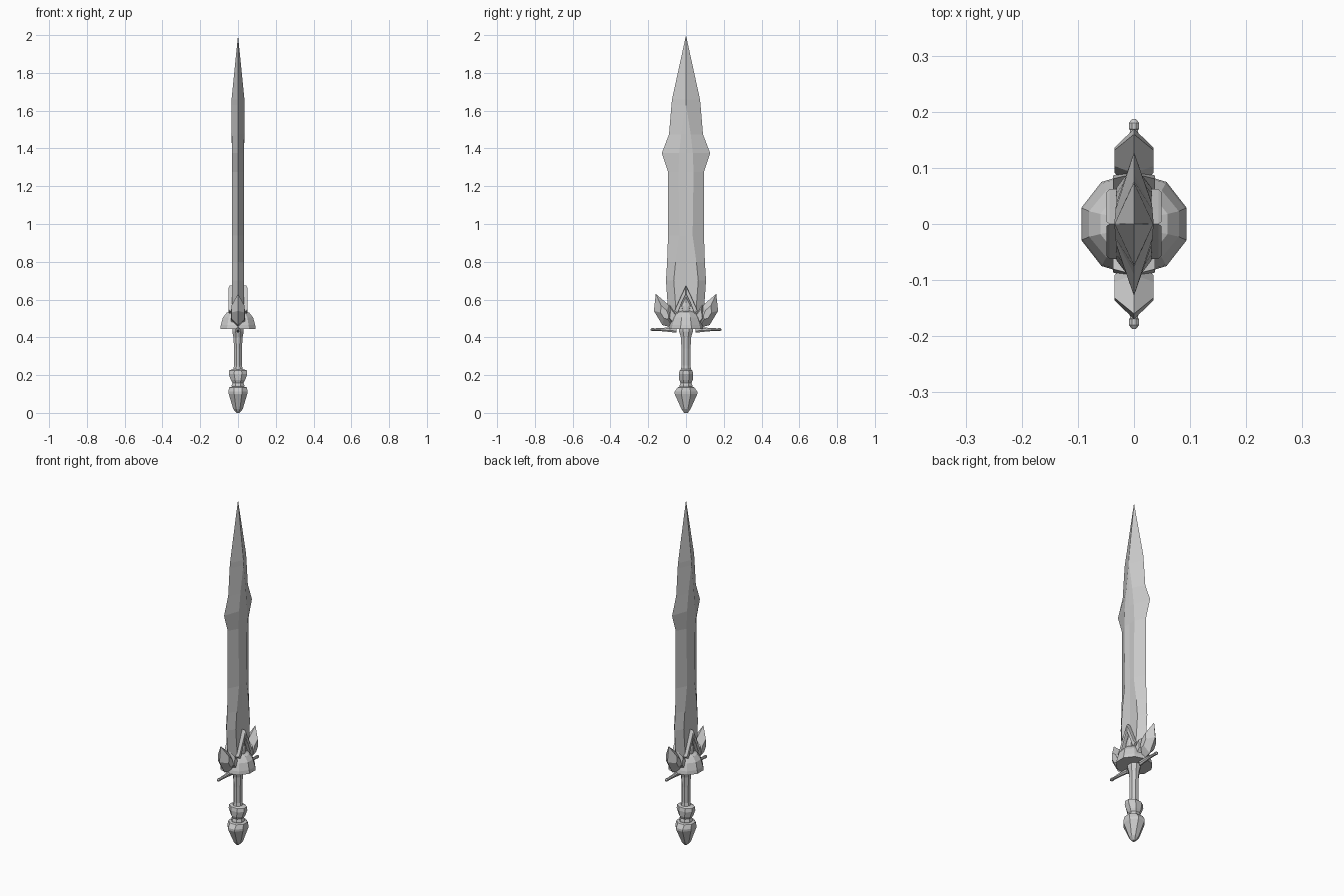
import bpy, bmesh, math

cube = bpy.data.objects.get("Cube")
if cube:
    bpy.data.objects.remove(cube)

steel = bpy.data.materials.new("grey_steel")
steel.use_nodes = True
grey = (0.6, 0.6, 0.6, 1)
steel.diffuse_color = grey
steel.node_tree.nodes["Principled BSDF"].inputs["Base Color"].default_value = grey


def loft(name, rings):
    """Skin equal-length rings of points into one closed flat-faced solid."""
    bm = bmesh.new()
    loops = [[bm.verts.new(p) for p in ring] for ring in rings]
    n = len(loops[0])
    for low, high in zip(loops, loops[1:]):
        for i in range(n):
            j = (i + 1) % n
            bm.faces.new((low[i], low[j], high[j], high[i]))
    bm.faces.new(loops[0][::-1])
    bm.faces.new(loops[-1])
    bmesh.ops.remove_doubles(bm, verts=bm.verts, dist=0.0002)
    bmesh.ops.recalc_face_normals(bm, faces=bm.faces)
    mesh = bpy.data.meshes.new(name)
    bm.to_mesh(mesh)
    bm.free()
    mesh.materials.append(steel)
    obj = bpy.data.objects.new(name, mesh)
    bpy.context.collection.objects.link(obj)
    return obj


def ellipse(rx, ry, z, sides, turn=0.5):
    """Horizontal ring with separate x and y radii."""
    angles = [math.tau * (i + turn) / sides for i in range(sides)]
    return [(rx * math.cos(a), ry * math.sin(a), z) for a in angles]


def turned(name, profile, sides, turn=0.5):
    """Stack of (x radius, y radius, height) rings."""
    k = 1 / math.cos(math.pi / sides) if turn else 1
    return loft(name, [ellipse(rx * k, ry * k, z, sides, turn) for rx, ry, z in profile])


def plate(name, outline, layers):
    """Side-on (y, z) outline stacked along x; layers are (x, scale) about its centre."""
    cy = sum(p[0] for p in outline) / len(outline)
    cz = sum(p[1] for p in outline) / len(outline)
    return loft(name, [[(x, cy + (y - cy) * s, cz + (z - cz) * s) for y, z in outline]
                       for x, s in layers])


# Blade: thin edges, raised shoulders and a shallow central hollow
# (height, half width, shoulder half width, shoulder depth, centre depth)
sections = [
    (0.46, 0.085, 0.05, 0.03, 0.027), (0.57, 0.097, 0.055, 0.032, 0.028),
    (0.70, 0.106, 0.065, 0.031, 0.027), (0.80, 0.10, 0.055, 0.031, 0.028),
    (0.94, 0.095, 0.035, 0.031, 0.028), (1.275, 0.095, 0.04, 0.031, 0.03),
    (1.375, 0.128, 0.036, 0.032, 0.032), (1.475, 0.09, 0.025, 0.033, 0.034),
    (1.63, 0.077, 0.001, 0.035, 0.035), (1.66, 0.074, 0.001, 0.034, 0.034),
    (1.999, 0, 0, 0, 0),
]
loft("blade", [[(0, w, z), (-t, f, z), (-c, 0, z), (-t, -f, z),
                (0, -w, z), (t, -f, z), (c, 0, z), (t, f, z)]
               for z, w, f, t, c in sections])

# Handle parts
turned("grip", [(0.028, 0.028, 0.22), (0.021, 0.024, 0.25), (0.021, 0.024, 0.34),
                (0.024, 0.027, 0.40), (0.03, 0.036, 0.43), (0.03, 0.036, 0.46)], 8)
turned("grip_collar", [(0.028, 0.028, 0.155), (0.038, 0.036, 0.175),
                       (0.049, 0.038, 0.205), (0.047, 0.034, 0.225),
                       (0.025, 0.025, 0.232)], 8)
turned("pommel_neck", [(0.03, 0.032, 0.12), (0.034, 0.034, 0.145), (0.028, 0.028, 0.165)], 8)
turned("pommel", [(0.008, 0.01, 0), (0.025, 0.024, 0.02), (0.049, 0.06, 0.10),
                  (0.05, 0.06, 0.112), (0.048, 0.045, 0.135), (0.025, 0.03, 0.14)], 8)

# Ten-sided domed guard
turned("guard_dome", [(0.094, 0.088, 0.445), (0.091, 0.085, 0.465), (0.08, 0.07, 0.505),
                      (0.06, 0.055, 0.53), (0.03, 0.04, 0.54)], 10)

for side, label in ((-1, "front"), (1, "back")):
    # Crossbar arm with a rounded end knob
    arm = [(0.05, 0.02), (0.12, 0.011), (0.168, 0.008), (0.169, 0.01),
           (0.18, 0.01), (0.187, 0.004)]
    loft(label + "_crossbar", [[(min(r, 0.01) * math.cos(a), side * y, 0.441 + r * 0.9 * math.sin(a))
                                for a in (math.tau * (i + 0.5) / 8 for i in range(8))]
                               for y, r in arm])
    # Faceted wing with a smaller feather against the blade
    wing = [(0.16, 0.63), (0.17, 0.54), (0.125, 0.465), (0.07, 0.45),
            (0.06, 0.50), (0.09, 0.57)]
    plate(label + "_wing", [(side * y, z) for y, z in wing],
          ((-0.035, 0.4), (0, 1), (0.035, 0.4)))
    feather = [(0.09, 0.58), (0.10, 0.50), (0.06, 0.45), (0.03, 0.46), (0.05, 0.53)]
    plate(label + "_feather", [(side * y, z) for y, z in feather],
          ((-0.037, 0.6), (0, 1), (0.037, 0.6)))

for side, label in ((-1, "right"), (1, "left")):
    # Pointed chevron frame standing on the dome, with a gem inside
    for way, half in ((-1, "front"), (1, "back")):
        bar = [(0, 0.675), (0.028, 0.615), (0.062, 0.54), (0.045, 0.525),
               (0.022, 0.585), (0, 0.63)]
        plate(f"{label}_{half}_chevron", [(way * y, z) for y, z in bar],
              ((side * 0.02, 1), (side * 0.044, 1), (side * 0.049, 0.85)))
    gem = [(0, 0.62), (0.025, 0.57), (0.015, 0.52), (-0.015, 0.52), (-0.025, 0.57)]
    plate(label + "_gem", gem, ((side * 0.02, 1), (side * 0.036, 0.9), (side * 0.042, 0.4)))
